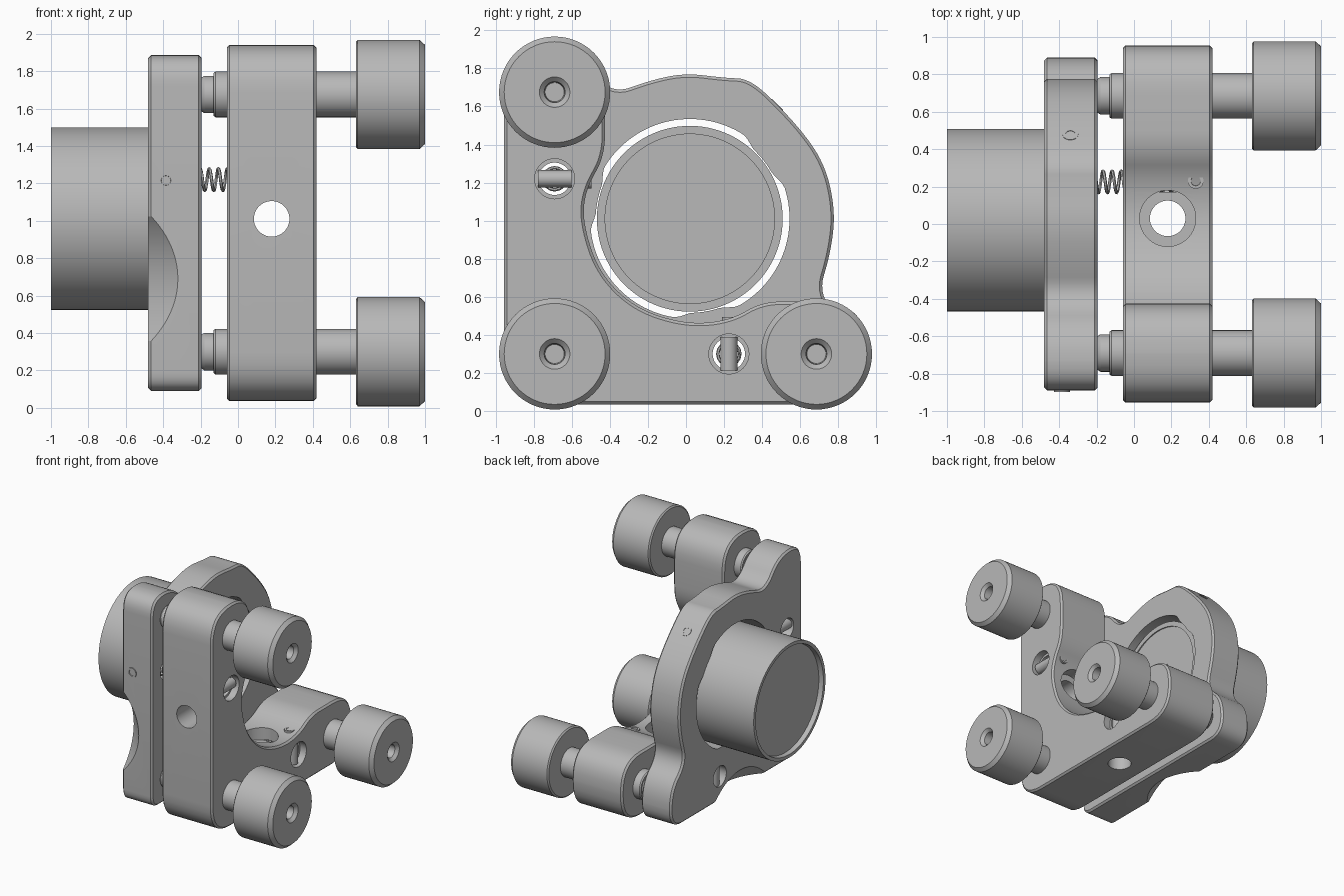
import bpy, bmesh, math
from mathutils import Vector

cube = bpy.data.objects.get("Cube")
if cube:
    bpy.data.objects.remove(cube)

grey = bpy.data.materials.new("satin grey")
grey.use_nodes = True
grey.diffuse_color = (0.48, 0.48, 0.48, 1)
grey.node_tree.nodes["Principled BSDF"].inputs["Base Color"].default_value = (0.48, 0.48, 0.48, 1)

CY, CZ = 0.02, 1.01                                      # optical axis
CORNERS = [(-0.69, 1.675), (-0.69, 0.30), (0.685, 0.30)]  # adjuster screws
SPRINGS = [(-0.69, 1.22), (0.225, 0.30)]                 # return springs


def finish(name, bm):
    bmesh.ops.recalc_face_normals(bm, faces=bm.faces)
    mesh = bpy.data.meshes.new(name)
    bm.to_mesh(mesh)
    bm.free()
    mesh.materials.append(grey)
    obj = bpy.data.objects.new(name, mesh)
    bpy.context.collection.objects.link(obj)
    return obj


def activate(obj):
    bpy.ops.object.select_all(action='DESELECT')
    obj.select_set(True)
    bpy.context.view_layer.objects.active = obj


def smooth(obj):
    activate(obj)
    bpy.ops.object.shade_smooth_by_angle(angle=math.radians(30))


def lathe(name, profile, origin, direction=(1, 0, 0), n=64):
    """Turn (distance along axis, radius) pairs into a capped solid."""
    rot = Vector(direction).to_track_quat('Z', 'Y')
    bm = bmesh.new()
    rings = []
    for a, r in profile:
        rings.append([bm.verts.new(Vector(origin) + rot @ Vector(
            (r * math.cos(t * math.tau / n), r * math.sin(t * math.tau / n), a)))
            for t in range(n)])
    for lo, hi in zip(rings, rings[1:]):
        for i in range(n):
            j = (i + 1) % n
            bm.faces.new((lo[i], lo[j], hi[j], hi[i]))
    bm.faces.new(rings[0])
    bm.faces.new(rings[-1])
    obj = finish(name, bm)
    smooth(obj)
    return obj


def rounded(points, steps=8):
    """Round each (y, z, cut) corner with a quadratic curve."""
    out = []
    for i, (y, z, cut) in enumerate(points):
        p = Vector((y, z))
        ends = []
        for q in (points[i - 1], points[(i + 1) % len(points)]):
            v = Vector(q[:2]) - p
            ends.append(p + v.normalized() * min(cut, v.length * 0.49))
        for s in range(steps + 1):
            t = s / steps
            out.append(ends[0] * (1 - t) ** 2 + p * 2 * t * (1 - t) + ends[1] * t * t)
    return out


def plate(name, outline, x0, x1, chamfer=0):
    bm = bmesh.new()
    base = bm.faces.new([bm.verts.new((x0, y, z)) for y, z in outline])
    new = bmesh.ops.extrude_face_region(bm, geom=[base], use_keep_orig=True)
    bmesh.ops.translate(bm, vec=(x1 - x0, 0, 0),
                        verts=[v for v in new['geom'] if isinstance(v, bmesh.types.BMVert)])
    bmesh.ops.recalc_face_normals(bm, faces=bm.faces)
    if chamfer:
        rims = [e for e in bm.edges if abs(e.verts[0].co.x - e.verts[1].co.x) < 1e-5]
        bmesh.ops.bevel(bm, geom=rims, offset=chamfer, segments=1, affect='EDGES')
    return finish(name, bm)


def cut(obj, cutter):
    mod = obj.modifiers.new("cut", 'BOOLEAN')
    mod.operation, mod.solver, mod.object = 'DIFFERENCE', 'EXACT', cutter
    activate(obj)
    bpy.ops.object.modifier_apply(modifier=mod.name)
    bpy.data.objects.remove(cutter)


# Adjuster plate: L shape with a round clearance in the inner corner
adjuster = plate("adjuster_plate", rounded([
    (-0.955, 0.035, 0.26), (0.955, 0.035, 0.26), (0.955, 0.575, 0.26), (0.40, 0.575, 0.10),
    (0.23, 0.475, 0.5), (0.0, 0.455, 0.5), (-0.27, 0.54, 0.5), (-0.46, 0.73, 0.5),
    (-0.545, 1.0, 0.5), (-0.525, 1.17, 0.5), (-0.425, 1.34, 0.12),
    (-0.425, 1.94, 0.26), (-0.955, 1.94, 0.26)]), -0.06, 0.42, 0.015)
for y, z in SPRINGS:
    cut(adjuster, lathe("cutter", [(-0.2, 0.085), (0.36, 0.085), (0.36, 0.105), (0.5, 0.105)], (0, y, z)))
post_bore = [(-0.2, 0.095), (0.33, 0.095), (0.33, 0.15), (0.65, 0.15)]
cut(adjuster, lathe("cutter", post_bore, (0.18, -0.955, 1.01), (0, 1, 0)))
cut(adjuster, lathe("cutter", post_bore, (0.18, 0.03, 0.035), (0, 0, 1)))
smooth(adjuster)

# Optic plate: ring with two lobes
front = plate("optic_plate", rounded([
    (-0.89, 0.09, 0.1), (0.89, 0.09, 0.16), (0.89, 0.42, 0.18), (0.69, 0.60, 0.2),
    (0.76, 0.83, 0.5), (0.785, 1.05, 0.5), (0.73, 1.30, 0.5), (0.58, 1.51, 0.5),
    (0.34, 1.745, 0.13), (0.20, 1.75, 0.5), (0.0, 1.775, 0.5), (-0.18, 1.74, 0.5),
    (-0.40, 1.66, 0.2), (-0.58, 1.885, 0.18), (-0.89, 1.885, 0.16)]), -0.48, -0.195, 0.015)

# Optic bore with three contact pads
bore = []
for deg in range(0, 360, 3):
    gap = min(abs((deg - pad + 180) % 360 - 180) for pad in (38, 168, 280))
    t = max(0, min(1, (gap - 8) / 12))
    r = 0.494 + 0.03 * t * t * (3 - 2 * t)
    a = math.radians(deg)
    bore.append((CY + r * math.cos(a), CZ + r * math.sin(a)))
cut(front, plate("cutter", bore, -0.7, 0))
for y, z in SPRINGS:
    cut(front, lathe("cutter", [(-0.7, 0.088), (0, 0.088)], (0, y, z)))
# Slanted beam clearances on the outer edges
for origin, direction in (((-1.17, -0.89, 0.69), (-1, 1, 0)), ((-1.17, -0.05, 0.09), (-1, 0, 1))):
    cut(front, lathe("cutter", [(-1.5, 0.6), (1.5, 0.6)], origin, direction, 128))
smooth(front)

# Optic: barrel with a shallow recess at each end
lathe("optic", [(-0.96, 0.455), (-1.0, 0.46), (-1.0, 0.488), (-0.24, 0.488),
                (-0.24, 0.445), (-0.25, 0.445)], (0, CY, CZ), n=96)
plate("optic_label_plate", [(-0.095, 0.92), (0.13, 0.92), (0.13, 1.09), (-0.095, 1.09)], -0.25, -0.245)

# Adjuster screws: ball tip, bushing, shaft and knob with a socket
for i, (y, z) in enumerate(CORNERS):
    lathe(f"adjuster_screw_{i + 1}", [
        (-0.23, 0.03), (-0.215, 0.07), (-0.195, 0.09), (-0.18, 0.10), (-0.13, 0.10), (-0.13, 0.115),
        (-0.12, 0.122), (0.63, 0.122), (0.63, 0.28), (0.64, 0.292), (0.97, 0.292), (1.0, 0.265),
        (1.0, 0.08), (0.975, 0.055), (0.90, 0.05)], (0, y, z))

# Springs with a cross pin at each end
for i, (y, z) in enumerate(SPRINGS):
    curve = bpy.data.curves.new("spring", 'CURVE')
    curve.dimensions = '3D'
    curve.bevel_depth = 0.009
    curve.bevel_resolution = 1
    turns, per = 14, 16
    line = curve.splines.new('POLY')
    line.points.add(turns * per)
    for k, p in enumerate(line.points):
        a = k * math.tau / per
        p.co = (-0.36 + 0.68 * k / (turns * per), y + 0.058 * math.cos(a), z + 0.058 * math.sin(a), 1)
    curve.materials.append(grey)
    spring = bpy.data.objects.new(f"spring_{i + 1}", curve)
    bpy.context.collection.objects.link(spring)
    activate(spring)
    bpy.ops.object.convert(target='MESH')
    smooth(bpy.context.view_layer.objects.active)
    axis = (0, 1, 0) if i == 0 else (0, 0, 1)
    for x in (0.36, -0.42):
        lathe(f"spring_pin_{i + 1}", [(-0.088, 0.045), (0.088, 0.045)], (x, y, z), axis, 24)

# Set screws sunk into the edges
for i, (origin, direction) in enumerate((
        ((-0.385, -0.89, 1.215), (0, -1, 0)), ((-0.34, 0.475, 1.605), (0, 0.7, 0.7)),
        ((0.33, 0.23, 0.485), (0, 0, 1)), ((0.33, -0.505, 1.21), (0, 1, 0)))):
    lathe(f"set_screw_{i + 1}", [(-0.05, 0.042), (0.008, 0.042), (0.008, 0.026), (-0.03, 0.022)],
          origin, direction, 24)
